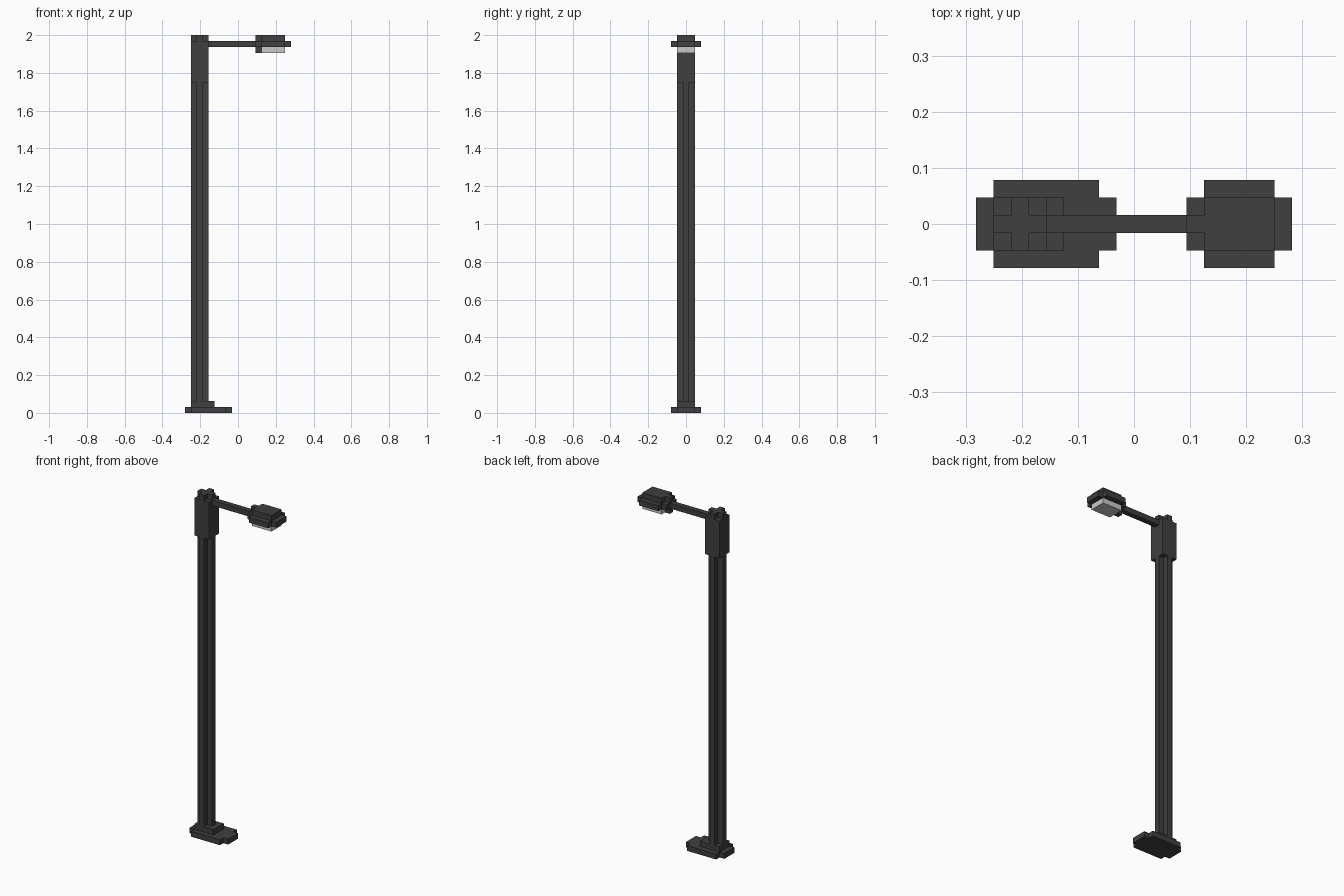
import bpy
import bmesh

cube = bpy.data.objects.get("Cube")
if cube:
    bpy.data.objects.remove(cube, do_unlink=True)

U = 1 / 32  # block size; the lamp is laid out on a grid of 18 x 5 x 64 blocks


def material(name, color):
    mat = bpy.data.materials.new(name)
    mat.use_nodes = True
    mat.diffuse_color = color
    mat.node_tree.nodes["Principled BSDF"].inputs["Base Color"].default_value = color
    return mat


dark = material("dark metal", (0.05, 0.05, 0.05, 1))
pale = material("pale lamp glass", (0.6, 0.59, 0.6, 1))


def rect(x0, x1, y0, y1):
    return [(x0, y0), (x1, y0), (x1, y1), (x0, y1)]


def notched(x0, x1, y0, y1):
    """Rectangle with one block missing from each corner."""
    a, b, c, d = x0 + 1, x1 - 1, y0 + 1, y1 - 1
    return [(a, y0), (b, y0), (b, c), (x1, c), (x1, d), (b, d),
            (b, y1), (a, y1), (a, d), (x0, d), (x0, c), (a, c)]


def prism(name, outline, z0, z1, mat=dark):
    """Extrude a grid outline upward from z0 to z1."""
    bm = bmesh.new()
    face = bm.faces.new([bm.verts.new(((x - 9) * U, (y - 2.5) * U, z0 * U))
                         for x, y in outline])
    top = bmesh.ops.extrude_face_region(bm, geom=[face])["geom"]
    bmesh.ops.translate(bm, vec=(0, 0, (z1 - z0) * U),
                        verts=[g for g in top if isinstance(g, bmesh.types.BMVert)])
    bmesh.ops.recalc_face_normals(bm, faces=bm.faces)
    mesh = bpy.data.meshes.new(name)
    bm.to_mesh(mesh)
    bm.free()
    mesh.materials.append(mat)
    obj = bpy.data.objects.new(name, mesh)
    bpy.context.collection.objects.link(obj)
    return obj


# Foot
prism("base_plate", notched(0, 8, 0, 5), 0, 1)
prism("base_step", rect(1, 5, 1, 4), 1, 2)

# Pole with a cross section, a solid collar and a cross-shaped cap
prism("pole", notched(1, 4, 1, 4), 2, 56)
prism("pole_collar", rect(1, 4, 1, 4), 56, 63)
prism("pole_cap", notched(1, 4, 1, 4), 63, 64)

# Arm
prism("arm", rect(4, 12, 2, 3), 62, 63)

# Lamp head
prism("lamp_rim", notched(12, 18, 0, 5), 62, 63)
prism("lamp_top", rect(13, 17, 1, 4), 63, 64)
prism("lamp_bracket_upper", rect(12, 13, 2, 3), 63, 64)
prism("lamp_bracket_lower", rect(12, 13, 2, 3), 61, 62)
prism("lamp_glass", rect(13, 17, 1, 4), 61, 62, pale)
